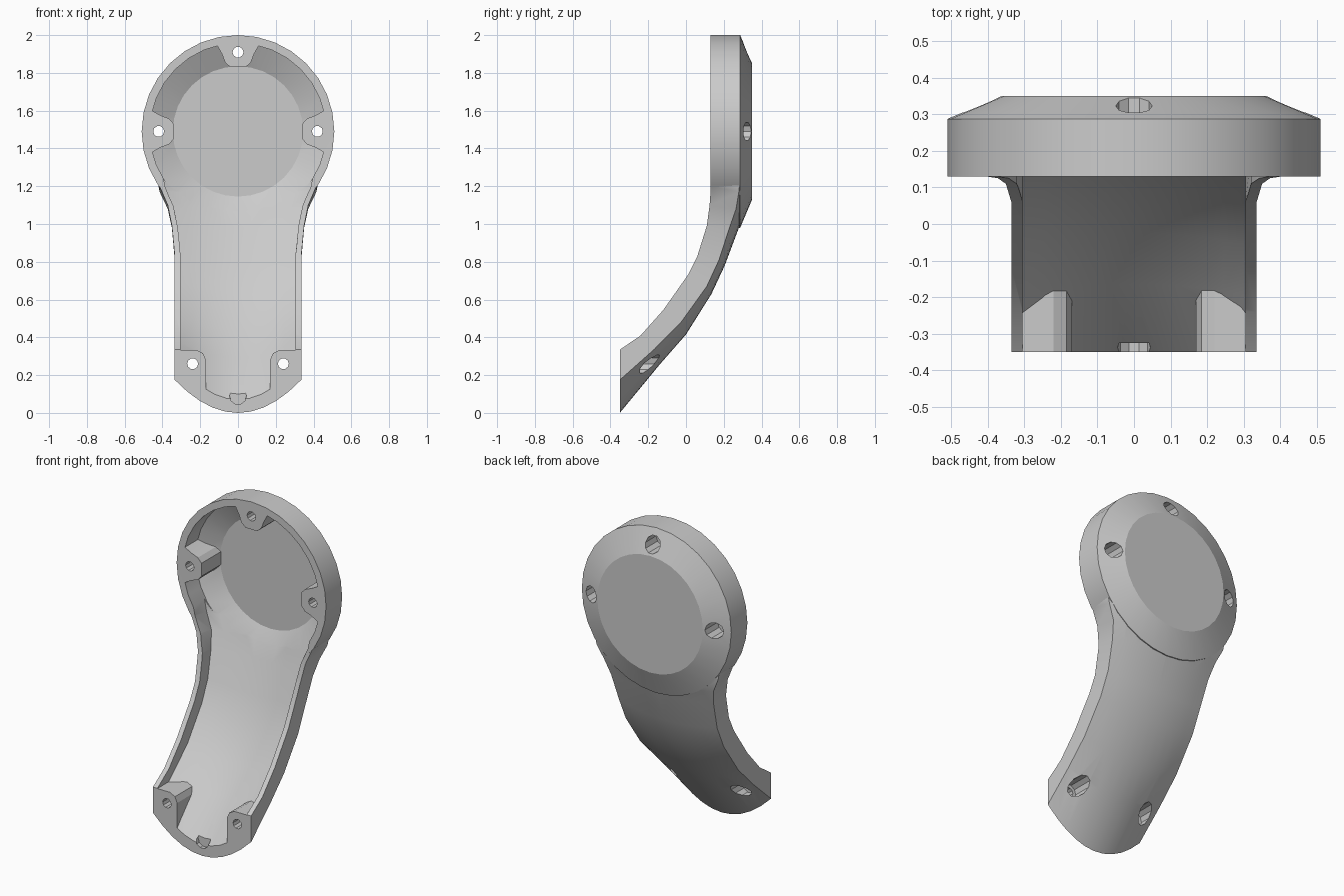
import bpy, bmesh, math
from mathutils import Vector

if "Cube" in bpy.data.objects:
    bpy.data.objects.remove(bpy.data.objects["Cube"], do_unlink=True)

HEAD_Z, HEAD_R = 1.49, 0.51

grey = bpy.data.materials.new("plain_grey")
grey.use_nodes = True
grey.diffuse_color = (0.6, 0.6, 0.6, 1)
grey.node_tree.nodes["Principled BSDF"].inputs["Base Color"].default_value = (0.6, 0.6, 0.6, 1)


def lofts(name, solids):
    """Make one object from several capped lofts, each a list of point rings."""
    bm = bmesh.new()
    for rings in solids:
        rows = [[bm.verts.new(p) for p in ring] for ring in rings]
        n = len(rows[0])
        for a, b in zip(rows, rows[1:]):
            for i in range(n):
                j = (i + 1) % n
                bm.faces.new((a[i], a[j], b[j], b[i]))
        bm.faces.new(rows[0])
        bm.faces.new(rows[-1])
    bmesh.ops.recalc_face_normals(bm, faces=bm.faces)
    mesh = bpy.data.meshes.new(name)
    bm.to_mesh(mesh)
    bm.free()
    ob = bpy.data.objects.new(name, mesh)
    bpy.context.collection.objects.link(ob)
    mesh.materials.append(grey)
    return ob


def disc(x, z, r, y, n):
    return [(x + r * math.cos(2 * math.pi * i / n), y, z + r * math.sin(2 * math.pi * i / n))
            for i in range(n)]


def prism(outline, y0, y1):
    return [[(x, y, z) for x, z in outline] for y in (y0, y1)]


def boolean(target, cutter, operation):
    """Apply a boolean and discard the helper."""
    mod = target.modifiers.new("join", "BOOLEAN")
    mod.operation, mod.solver, mod.object = operation, "EXACT", cutter
    bpy.context.view_layer.objects.active = target
    bpy.ops.object.modifier_apply(modifier=mod.name)
    bpy.data.objects.remove(cutter, do_unlink=True)


# Arm stations: half width, then (y, z) of front rim, wall edge and back ridge
STATIONS = [
    (0.46, (0.132, 1.40), (0.28, 1.40), (0.345, 1.40)),
    (0.415, (0.132, 1.20), (0.28, 1.17), (0.345, 1.17)),
    (0.372, (0.125, 1.10), (0.265, 1.08), (0.32, 1.08)),
    (0.35, (0.11, 0.99), (0.23, 0.98), (0.28, 0.98)),
    (0.335, (0.06, 0.83), (0.175, 0.81), (0.205, 0.78)),
    (0.335, (0.01, 0.73), (0.11, 0.67), (0.135, 0.63)),
    (0.335, (-0.12, 0.545), (-0.03, 0.475), (0.0, 0.415)),
    (0.335, (-0.24, 0.41), (-0.17, 0.335), (-0.14, 0.255)),
    (0.335, (-0.35, 0.335), (-0.35, 0.175), (-0.35, 0.0)),
]


def section(w, rim, wall, back):
    """D-shaped ring: straight side walls and a rounded back."""
    ring = [(w, rim.x, rim.y)]
    for k in range(11):
        u = 1 - k / 5
        p = wall.lerp(back, 1 - u * u)
        ring.append((w * u, p.x, p.y))
    ring.append((-w, rim.x, rim.y))
    return ring


def arm_rings(inner):
    rings = []
    for i, (w, *points) in enumerate(STATIONS):
        rim, wall, back = (Vector(p) for p in points)
        if inner:
            d = (back - rim).normalized()
            t = {7: 0.045, 8: 0.07}.get(i, 0.036)
            w, rim, wall, back = w - 0.03, rim - d * 0.15, wall - d * t, back - d * t
        rings.append(section(w, rim, wall, back))
    if inner:  # run the cavity out through the lower end
        rings.append([(x, y - 0.06, z - 0.05) for x, y, z in rings[-1]])
    return rings


def head_rings(profile):
    return [disc(0, HEAD_Z, r, y, 32) for r, y in profile]


# Outer body: round head with bevelled back, joined to the curved arm
shell = lofts("curved_cover_shell", [head_rings([(HEAD_R, 0.13), (HEAD_R, 0.287), (0.36, 0.35)])])
boolean(shell, lofts("arm_outer", [arm_rings(False)]), "UNION")

# Cavity of the same form, a wall thickness smaller
cavity = lofts("cavity", [head_rings([(0.467, -0.02), (0.467, 0.255), (0.345, 0.318)])])
boolean(cavity, lofts("arm_inner", [arm_rings(True)]), "UNION")

# Screw bosses are left standing by removing them from the cavity
boss = [(0.34, -0.04), (0.34, 0.04), (0.365, 0.068), (0.41, 0.085), (0.5, 0.135),
        (0.5, -0.135), (0.41, -0.085), (0.365, -0.068)]
foot = [(0.17, -0.1), (0.17, 0.28), (0.185, 0.315), (0.22, 0.333), (0.45, 0.333), (0.45, -0.1)]
bosses = [prism([(s * r, HEAD_Z + t) for r, t in boss], -0.1, 0.4) for s in (-1, 1)]
bosses.append(prism([(t, HEAD_Z + r) for r, t in boss], -0.1, 0.4))
bosses += [prism([(s * x, z) for x, z in foot], -0.6, 0.0) for s in (-1, 1)]
boolean(cavity, lofts("bosses", bosses), "DIFFERENCE")
boolean(shell, cavity, "DIFFERENCE")

# Screw holes with wider recesses from the back: x, z and recess depth
HOLES = [(0.42, HEAD_Z, 0.22), (-0.42, HEAD_Z, 0.22), (0, 1.91, 0.22),
         (0.24, 0.26, -0.28), (-0.24, 0.26, -0.28)]
holes = [[disc(x, z, 0.029, y, 10) for y in (-0.6, 0.6)] for x, z, _ in HOLES]
boolean(shell, lofts("holes", holes), "DIFFERENCE")
recesses = [[disc(x, z, 0.05, y, 10) for y in (y0, 0.6)] for x, z, y0 in HOLES]
boolean(shell, lofts("recesses", recesses), "DIFFERENCE")

# Small cable notch in the lower lip
notch = [[disc(0, 0.09, 0.045, y, 10) for y in (-0.5, -0.325)]]
boolean(shell, lofts("notch", notch), "DIFFERENCE")

# Smooth shading with crisp edges
bpy.ops.object.select_all(action="DESELECT")
shell.select_set(True)
bpy.context.view_layer.objects.active = shell
bpy.ops.object.shade_smooth_by_angle(angle=math.radians(22))
